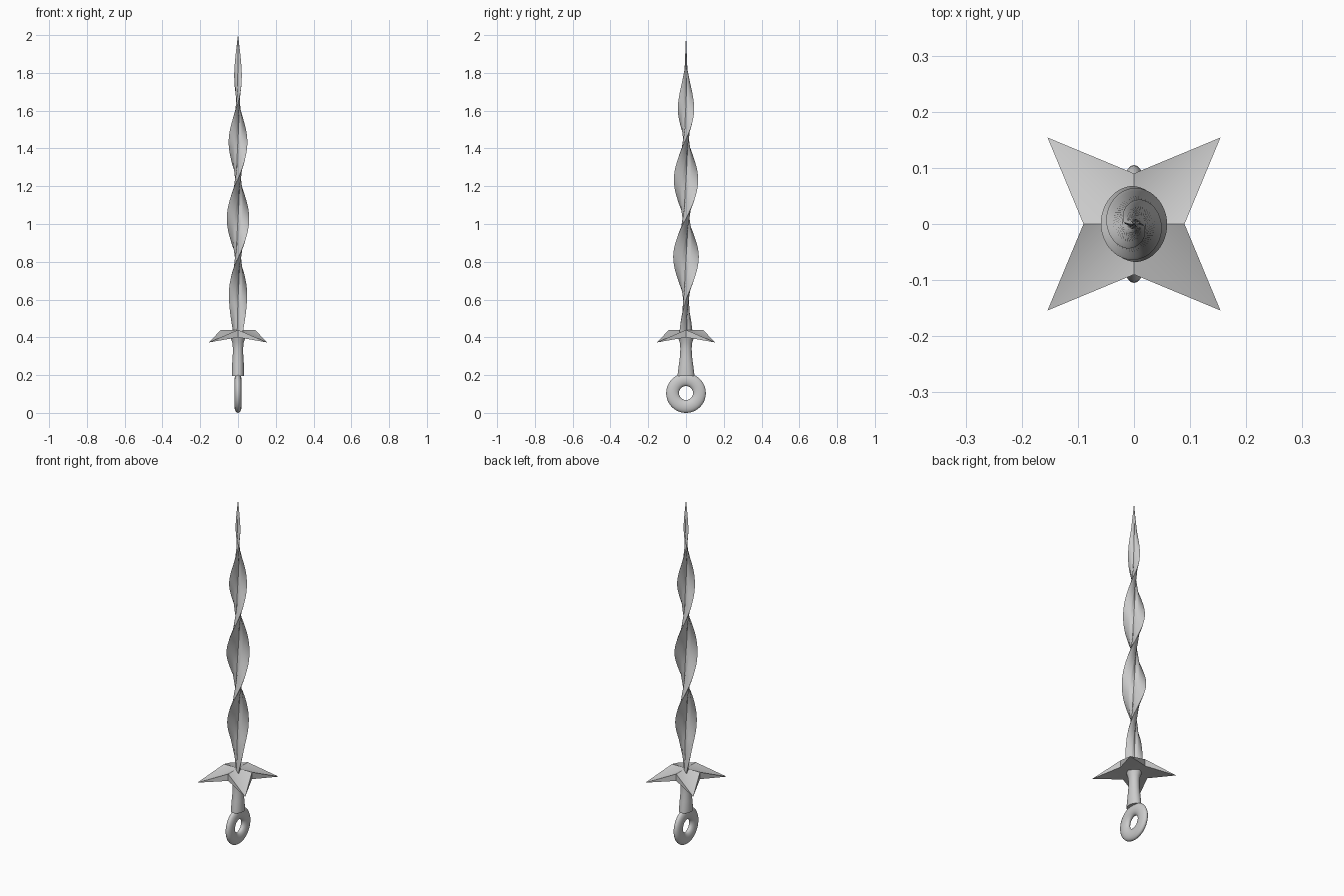
import bpy, bmesh
from math import sin, cos, pi, radians

if "Cube" in bpy.data.objects:
    bpy.data.objects.remove(bpy.data.objects["Cube"])


def finish(bm, name, angle=35):
    bmesh.ops.recalc_face_normals(bm, faces=bm.faces)
    mesh = bpy.data.meshes.new(name)
    bm.to_mesh(mesh)
    bm.free()
    ob = bpy.data.objects.new(name, mesh)
    bpy.context.collection.objects.link(ob)
    bpy.ops.object.select_all(action='DESELECT')
    ob.select_set(True)
    bpy.context.view_layer.objects.active = ob
    bpy.ops.object.shade_smooth_by_angle(angle=radians(angle))
    return ob


def loft(name, rings, angle=35):
    bm = bmesh.new()
    loops = [[bm.verts.new(p) for p in r] for r in rings]
    n = len(loops[0])
    for a, b in zip(loops, loops[1:]):
        for i in range(n):
            j = (i + 1) % n
            bm.faces.new((a[i], a[j], b[j], b[i]))
    bm.faces.new(loops[0][::-1])
    bm.faces.new(loops[-1])
    return finish(bm, name, angle)


def interp(keys, z):
    for (z0, a), (z1, b) in zip(keys, keys[1:]):
        if z <= z1:
            return a + (b - a) * (z - z0) / (z1 - z0)
    return keys[-1][1]


# Twisted fullered blade
twist = [(0.42, -52), (0.6, 0), (0.82, 90), (1.03, 180), (1.24, 270),
         (1.45, 360), (1.64, 450), (1.84, 532), (2.0, 545)]
width = [(0.42, 0.045), (0.6, 0.054), (0.72, 0.063), (0.83, 0.068),
         (1.05, 0.067), (1.25, 0.064), (1.43, 0.057), (1.6, 0.046),
         (1.78, 0.027), (1.9, 0.014), (2.0, 0.0005)]
half = [(1, 0), (0.92, 0.08), (0.36, 0.27), (0.24, 0.25), (0, 0.14),
        (-0.24, 0.25), (-0.36, 0.27), (-0.92, 0.08)]
section = half + [(-x, -y) for x, y in half]
rings = []
STEPS = 110
for k in range(STEPS + 1):
    z = 0.42 + 1.58 * k / STEPS
    t, w = radians(interp(twist, z)), interp(width, z)
    rings.append([(0.88 * w * (x * cos(t) - y * sin(t)),
                   w * (x * sin(t) + y * cos(t)), z) for x, y in section])
loft("blade", rings)

# Four-pointed star guard with drooping tips
bm = bmesh.new()
top_c, low_c = bm.verts.new((0, 0, 0.44)), bm.verts.new((0, 0, 0.40))
tips, tops, lows = [], [], []
for k in range(4):
    a = k * pi / 2
    tops.append(bm.verts.new((0.09 * cos(a), 0.09 * sin(a), 0.44)))
    lows.append(bm.verts.new((0.09 * cos(a), 0.09 * sin(a), 0.40)))
    a += pi / 4
    tips.append(bm.verts.new((0.218 * cos(a), 0.218 * sin(a), 0.373)))
for k in range(4):
    for j in (k, (k + 1) % 4):
        bm.faces.new((top_c, tops[j], tips[k]))
        bm.faces.new((low_c, lows[j], tips[k]))
        bm.faces.new((tops[j], lows[j], tips[k]))
finish(bm, "star_guard", 40)

# Waisted oval grip
profile = [(0.195, 0.033, 0.045), (0.215, 0.033, 0.043), (0.26, 0.031, 0.037),
           (0.30, 0.028, 0.032), (0.34, 0.027, 0.030), (0.37, 0.030, 0.032),
           (0.39, 0.036, 0.039), (0.41, 0.042, 0.044)]
N = 32
loft("grip", [[(rx * cos(2 * pi * i / N), ry * sin(2 * pi * i / N), z)
               for i in range(N)] for z, rx, ry in profile])

# Flattened ring pommel
bpy.ops.mesh.primitive_torus_add(major_radius=0.071, minor_radius=0.034,
                                 major_segments=48, minor_segments=20,
                                 location=(0, 0, 0.105),
                                 rotation=(0, pi / 2, 0))
ring = bpy.context.object
ring.name = "ring_pommel"
ring.scale = (1, 1, 0.55)
bpy.ops.object.shade_smooth()
